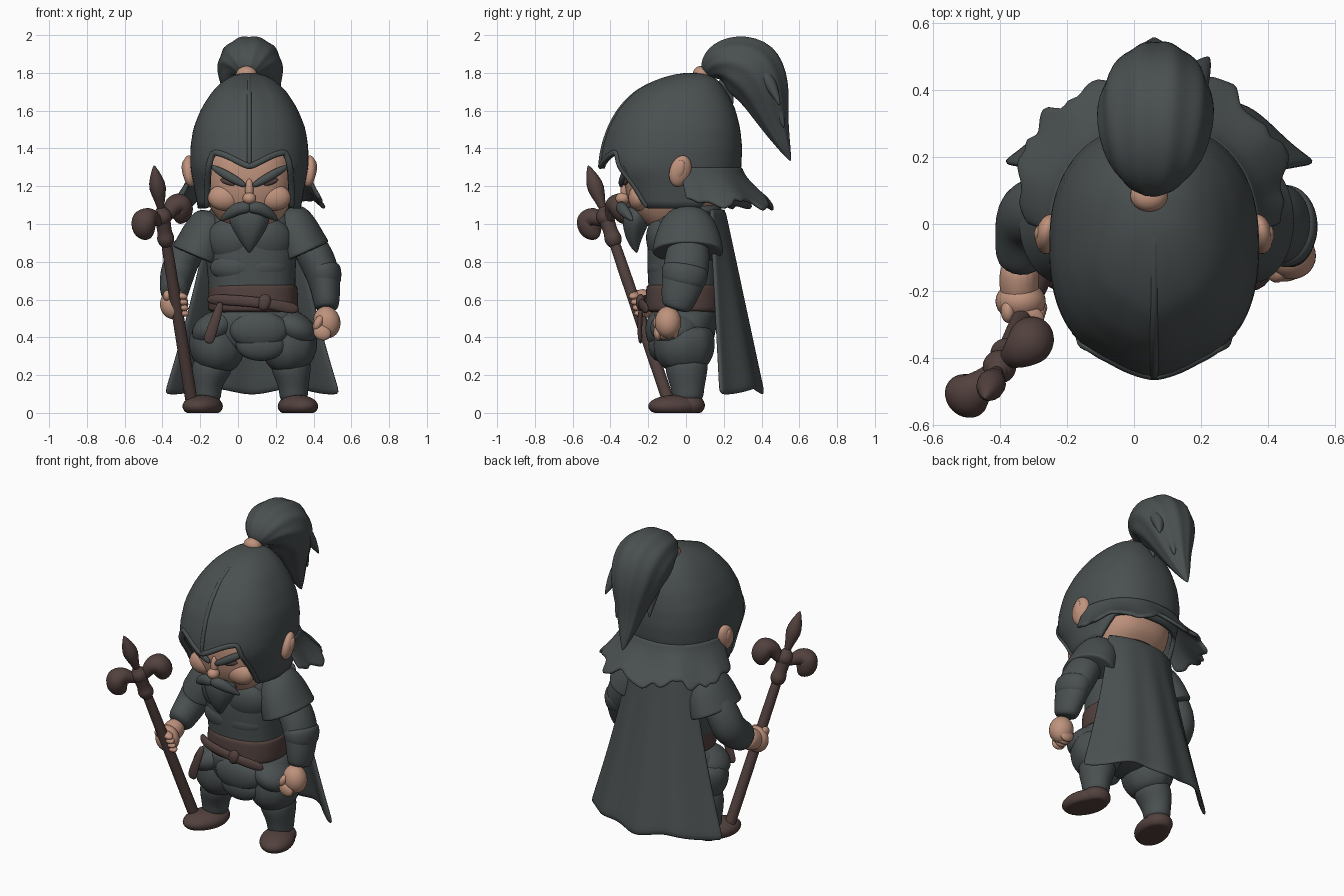
import bpy, bmesh, math, random
from mathutils import Vector, Matrix, Euler

random.seed(4)
CX = 0.06          # the figure's own centre line
SIDES = (("left", -1), ("right", 1))


def material(name, rgb):
    m = bpy.data.materials.new(name)
    m.diffuse_color = (*rgb, 1)
    return m


GREY = material("slate grey", (0.068, 0.079, 0.081))
BROWN = material("dark brown", (0.085, 0.053, 0.048))
SKIN = material("skin", (0.52, 0.29, 0.205))


def finish(name, bm, mat, subsurf=0, solid=0):
    bmesh.ops.recalc_face_normals(bm, faces=bm.faces)
    me = bpy.data.meshes.new(name)
    bm.to_mesh(me)
    bm.free()
    me.materials.append(mat)
    me.shade_smooth()
    ob = bpy.data.objects.new(name, me)
    bpy.context.collection.objects.link(ob)
    if solid:
        mod = ob.modifiers.new("thickness", "SOLIDIFY")
        mod.thickness, mod.offset = solid, 0
    if subsurf:
        mod = ob.modifiers.new("smooth", "SUBSURF")
        mod.levels = mod.render_levels = subsurf
    return ob


def spow(v, p):
    return math.copysign(abs(v) ** p, v)


def bridge(bm, rows, closed):
    for a, b in zip(rows, rows[1:]):
        n = len(a)
        for i in range(n if closed else n - 1):
            j = (i + 1) % n
            bm.faces.new((a[i], a[j], b[j], b[i]))


def tube(name, pts, mat, ref=(1, 0, 0), n=16, p=1.0, ridge=0.0, sub=2):
    """Sweep of ellipses; each point is x, y, z, radius along ref, other radius."""
    bm, rows = bmesh.new(), []
    cs = [Vector(q[:3]) for q in pts]
    for k, q in enumerate(pts):
        t = (cs[min(k + 1, len(cs) - 1)] - cs[max(k - 1, 0)]).normalized()
        side = Vector(ref)
        side = (side - t * side.dot(t)).normalized()
        up = t.cross(side)
        row = []
        for i in range(n):
            a = math.tau * i / n
            g = 1 + ridge * math.cos(a * n / 2)
            row.append(bm.verts.new(cs[k] + side * q[3] * g * spow(math.cos(a), p)
                                    + up * q[-1] * g * spow(math.sin(a), p)))
        rows.append(row)
    bridge(bm, rows, True)
    bm.faces.new(rows[0])
    bm.faces.new(rows[-1])
    return finish(name, bm, mat, sub)


def blob(name, loc, scale, mat, rot=(0, 0, 0), cut=-1.0):
    """Ellipsoid, flattened below the unit height 'cut'; rot in degrees."""
    bm = bmesh.new()
    bmesh.ops.create_uvsphere(bm, u_segments=28, v_segments=18, radius=1)
    for v in bm.verts:
        v.co.z = max(v.co.z, cut)
    e = Euler([math.radians(r) for r in rot])
    bm.transform(Matrix.LocRotScale(Vector(loc), e, Vector(scale)))
    return finish(name, bm, mat)


# Helmet: outline rows are height, front y, back y, half width
PROFILE = [(1.79, .05, .05, 0), (1.76, -.11, .15, .11), (1.70, -.23, .20, .18), (1.6, -.325, .25, .245),
           (1.5, -.38, .275, .285), (1.4, -.41, .285, .30), (1.3, -.425, .28, .30),
           (1.2, -.35, .255, .28), (1.05, -.28, .23, .255)]


def shell(t, z, grow=0.0):
    q = math.sqrt(max(1.79 - z, 0))
    for a, b in zip(PROFILE, PROFILE[1:]):
        qa, qb = math.sqrt(1.79 - a[0]), math.sqrt(1.79 - b[0])
        if q <= qb + 1e-6:
            break
    f = min((q - qa) / (qb - qa), 1)
    fr, bk, w = (a[i] + (b[i] - a[i]) * f for i in (1, 2, 3))
    keel = .02 * max(0, 1 - abs(t) / .35) * min(1, w / .2)
    return Vector((CX + (w + grow) * spow(math.sin(t), .85),
                   (fr + bk) / 2 - ((bk - fr) / 2 + grow) * spow(math.cos(t), .85) - keel, z))


def rim(t):
    t = abs(t)
    if t < .60:
        return 1.295 + .075 * math.sin(t / .60 * math.pi / 2)
    if t < .92:
        return 1.37 - .285 * ((t - .60) / .32) ** 1.3
    if t < 1.9:
        return 1.085
    return 1.085 + .12 * min((t - 1.9) / .4, 1)


bm, rows, N = bmesh.new(), [], 96
for k in range(1, 27):
    s = (k / 26) ** 1.5
    rows.append([bm.verts.new(shell(t, 1.79 - (1.79 - rim(t)) * s))
                 for t in (math.tau * i / N - math.pi for i in range(N))])
bridge(bm, rows, True)
bm.faces.new(rows[0])
finish("helmet", bm, GREY, 0, .025)
tube("helmet_ridge", [(*shell(0, 1.30 + .485 * (1 - (1 - k / 10) ** 2), .012), .014, .013)
                      for k in range(11)], GREY, n=8)
tube("helmet_trim", [(*shell(t, rim(t) + .008, .010), .014, .018)
                     for t in (-.98 + 1.96 * i / 36 for i in range(37))], GREY, (0, 1, 0), 8, sub=1)

# Ragged neck flap behind the helmet
bm, rows = bmesh.new(), []
ang = [1.65 + (math.tau - 3.3) * i / 44 for i in range(45)]
jag = [random.uniform(-.03, .03) for _ in ang]
for k in range(9):
    f = k / 8
    rows.append([bm.verts.new(shell(t, 1.30 - .10 * f, .006 + (.10 + .085 * max(0, -math.cos(t)) + j) * f ** 1.4)
                              + Vector((0, 0, -(.095 + j) * f + .015 * f * math.sin(9 * t))))
                 for t, j in zip(ang, jag)])
bridge(bm, rows, False)
finish("neck_flap", bm, GREY, 1, .024)

# Head and face
tube("head", [(CX, 0, .98, .10, .10), (CX, -.03, 1.04, .18, .20), (CX, -.045, 1.13, .24, .275),
              (CX, -.045, 1.25, .255, .29), (CX, -.045, 1.36, .245, .285), (CX, -.04, 1.46, .17, .2)], SKIN, p=.8)
blob("nose", (CX, -.335, 1.135), (.036, .038, .032), SKIN)
blob("nose_bridge", (CX, -.325, 1.18), (.022, .022, .06), SKIN)
for nm, s in SIDES:
    x = lambda d: CX + s * d
    blob(nm + "_ear", (x(.315), -.03, 1.28), (.036, .058, .085), SKIN, (-15, s * 8, s * 15))
    blob(nm + "_inner_ear", (x(.337), -.035, 1.285), (.02, .03, .055), SKIN, (-15, s * 8, 0))
    tube(nm + "_eyebrow", [(x(.015), -.345, 1.20, .014, .012), (x(.07), -.34, 1.23, .024, .02),
                           (x(.14), -.32, 1.27, .026, .02), (x(.21), -.275, 1.31, .012, .012)],
         GREY, (0, 0, 1), 10)
    blob(nm + "_eye", (x(.115), -.318, 1.222), (.042, .010, .014), BROWN, (0, -s * 18, s * 14))
    blob(nm + "_cheek", (x(.13), -.25, 1.14), (.09, .055, .07), SKIN)
    tube(nm + "_moustache", [(x(-.01), -.345, 1.085, .03, .03), (x(.05), -.345, 1.09, .038, .03),
                             (x(.10), -.32, 1.06, .033, .03), (x(.155), -.28, 1.015, .006, .008)],
         GREY, (0, 0, 1), 10)
tube("beard", [(CX, -.25, 1.09, .09, .07), (CX, -.265, 1.03, .12, .08), (CX, -.275, .96, .085, .06),
               (CX, -.275, .90, .045, .035), (CX, -.26, .845, .006, .006)], GREY, n=12, ridge=.04)

# Ponytail and its band
blob("hair_band", (.045, .085, 1.79), (.056, .05, .044), SKIN, (-35, 0, 0))
tube("ponytail", [(.05, .10, 1.79, .04, .04), (.055, .145, 1.855, .12, .095), (.06, .24, 1.865, .165, .155),
                  (.065, .355, 1.825, .18, .19), (.07, .42, 1.70, .15, .145), (.065, .46, 1.55, .085, .085),
                  (.06, .515, 1.42, .045, .04), (.06, .555, 1.33, .004, .004)], GREY, n=20, ridge=.06)
for i, (x, y, z, ex, ey, ez, r) in enumerate([(.15, .36, 1.84, .225, .50, 1.62, .06), (.0, .30, 1.7, -.02, .40, 1.50, .05),
                                             (.05, .17, 1.76, .06, .25, 1.63, .035), (.10, .40, 1.78, .13, .52, 1.5, .07)]):
    tube(f"hair_lock_{i}", [(x, y, z, r, r), ((x + ex) / 2, (y + ey) / 2 + .02, (z + ez) / 2 + .02, r * .8, r * .7),
                            (ex, ey, ez, .004, .004)], GREY, n=10)

# Torso, belt and hips
tube("torso", [(.065, 0, 1.12, .13, .11), (.065, 0, 1.06, .22, .165), (.07, -.01, .92, .255, .20),
               (.07, -.01, .78, .24, .20), (.075, -.01, .62, .23, .19), (.08, -.01, .5, .25, .18)], GREY, p=.85)
for nm, s in SIDES:
    blob(nm + "_chest_plate", (CX + s * .10, -.13, .91), (.13, .075, .12), GREY, (10, 0, s * 15))
    blob(nm + "_waist_plate", (CX + s * .08, -.135, .77), (.13, .065, .08), GREY, (5, 0, s * 12))
tube("belt", [(.08, -.01, z, w, w - .035) for z, w in ((.53, .235), (.545, .245), (.61, .243), (.67, .24), (.685, .23))],
     BROWN, p=.85)
tube("sash", [(-.165, -.13, .60, .028, .02), (-.08, -.21, .60, .03, .02), (.06, -.235, .59, .03, .018),
              (.18, -.24, .575, .03, .02), (.33, -.20, .545, .035, .012)], BROWN, (0, 0, 1), 10)
blob("sash_knot", (.14, -.24, .585), (.035, .025, .045), BROWN, (0, 15, 0))
tube("sash_tail", [(-.09, -.225, .59, .02, .015), (-.11, -.245, .52, .025, .014), (-.145, -.245, .42, .032, .014),
                   (-.16, -.24, .365, .03, .01)], BROWN, n=10)
tube("hips", [(.08, -.01, .56, .23, .175), (.082, -.01, .50, .28, .18), (.085, -.01, .41, .30, .17),
              (.085, -.01, .31, .22, .13)], GREY, p=.9)
blob("front_pouch", (.11, -.155, .44), (.155, .06, .10), GREY)
blob("front_pouch_lower", (.12, -.145, .36), (.13, .055, .085), GREY)
for nm, s in SIDES:
    blob(nm + "_hip_fold", (.085 + s * .21, -.06, .45), (.125, .13, .085), GREY, (0, s * 25, 0))

# Legs and shoes
for nm, s, hx, fx in (("left", -1, -.11, -.175), ("right", 1, .27, .305)):
    tube(nm + "_trouser", [(hx, -.01, .47, .12, .14), (hx, -.01, .40, .155, .165), (hx, -.01, .32, .15, .165),
                           (hx + s * .005, 0, .26, .12, .135), (hx + s * .01, 0, .22, .08, .09)], GREY, ridge=.03)
    tube(nm + "_leg", [(hx, 0, .30, .12, .125), (fx - s * .015, .005, .20, .10, .11),
                       (fx - s * .01, .01, .12, .075, .085), (fx - s * .01, .01, .05, .08, .085)], GREY)
    blob(nm + "_shoe", (fx + s * .012, -.055, .035), (.10, .15, .06), BROWN, (0, 0, s * 20), -.58)
    blob(nm + "_shoe_heel", (fx - s * .005, .015, .04), (.085, .085, .06), BROWN, (0, 0, 0), -.66)

# Shoulder pads, flaring down to a rim
for nm, s, ax, bx, dz in (("left", -1, -.12, -.22, -.02), ("right", 1, .25, .355, 0)):
    mid = lambda f: (ax + (bx - ax) * f, .01, 1.08 + dz - .235 * f)
    tube(nm + "_shoulder_pad", [(*mid(0), .07, .08), (*mid(.2), .115, .135), (*mid(.55), .132, .175),
                                (*mid(.9), .14, .19), (*mid(.98), .145, .195), (*mid(1), .12, .17)], GREY)

# Arms and hands
tube("left_sleeve", [(-.19, .03, .96, .08, .09), (-.29, .04, .83, .095, .11), (-.325, .03, .73, .095, .11),
                     (-.335, -.06, .665, .08, .095), (-.34, -.13, .62, .075, .085)], GREY)
tube("left_forearm", [(-.34, -.10, .62, .062, .065), (-.345, -.19, .59, .06, .065), (-.335, -.24, .575, .055, .06)], SKIN)
blob("left_hand", (-.338, -.23, .575), (.075, .06, .08), SKIN)
tube("right_sleeve", [(.33, .03, .96, .08, .09), (.40, .01, .85, .10, .12), (.445, -.0, .75, .095, .125),
                      (.465, -.025, .66, .08, .11), (.47, -.05, .56, .068, .085), (.47, -.055, .545, .05, .06)], GREY)
tube("right_cuff", [(.445, -.0, .785, .08, .11), (.45, -.005, .76, .10, .13), (.46, -.01, .70, .092, .122),
                    (.462, -.02, .66, .075, .1)], GREY)
blob("right_hand", (.47, -.095, .48), (.072, .07, .085), SKIN, (0, -10, 0))
for i in range(4):
    blob(f"left_finger_{i}", (-.315 + .003 * i, -.27 + .01 * i, .62 - .03 * i), (.05, .03, .021), SKIN, (0, 8, -20))
    blob(f"right_finger_{i}", (.445 + .004 * i, -.15 + .03 * i, .425 + .003 * i), (.048, .022, .04), SKIN, (0, 25, 0))
blob("right_thumb", (.425, -.14, .475), (.025, .035, .045), SKIN, (0, 25, 0))
blob("left_thumb", (-.375, -.26, .62), (.022, .035, .03), SKIN)

# Cape
bm, rows = bmesh.new(), []
for k in range(17):
    v = k / 16
    row = []
    for i in range(33):
        u = i / 16 - 1
        bend = 1 - abs(u) ** 2.2
        y = .13 + .05 * v + (.065 + .15 * v) * bend + .012 * v * math.cos(u * 11)
        row.append(bm.verts.new((.075 + u * (.23 + .235 * v ** 1.3), y, 1.08 - (.97 + .015 * math.cos(u * 7)) * v)))
    rows.append(row)
bridge(bm, rows, False)
finish("cape", bm, GREY, 1, .024)
tube("cape_collar", [(.065, .02, 1.03, .25, .19), (.065, .015, 1.07, .235, .175), (.065, .01, 1.10, .17, .14)], GREY)

# Staff with a three-pronged head
FOOT, TIP = Vector((-.24, -.08, .025)), Vector((-.445, -.52, 1.315))


def staff_part(name, stops, n=12, sub=2):
    tube(name, [(*FOOT.lerp(TIP, f), r, r) for f, r in stops], BROWN, n=n, sub=sub)


staff_part("staff_shaft", [(0, .034), (.02, .034), (.5, .032), (.8, .03)])
staff_part("staff_socket", [(.66, .026), (.68, .044), (.70, .05), (.72, .038), (.76, .042), (.80, .045), (.83, .02)])
staff_part("staff_point", [(.80, .02), (.85, .026), (.90, .056), (.95, .038), (1, .002)], 8, 1)
axis, out = (TIP - FOOT).normalized(), Vector((.72, .62, .33)).normalized()
for nm, s in SIDES:
    c = FOOT.lerp(TIP, .775)
    tube(nm + "_prong", [(*(c + out * s * a + axis * b), r, r) for a, b, r in
                         ((0, -.02, .025), (.05, .015, .034), (.085, .05, .055), (.13, .05, .075),
                          (.145, .0, .07), (.125, -.04, .05), (.11, -.065, .012))],
         BROWN, out.cross(axis), 12)
blob("staff_hub", FOOT.lerp(TIP, .785), (.05, .05, .05), BROWN)
